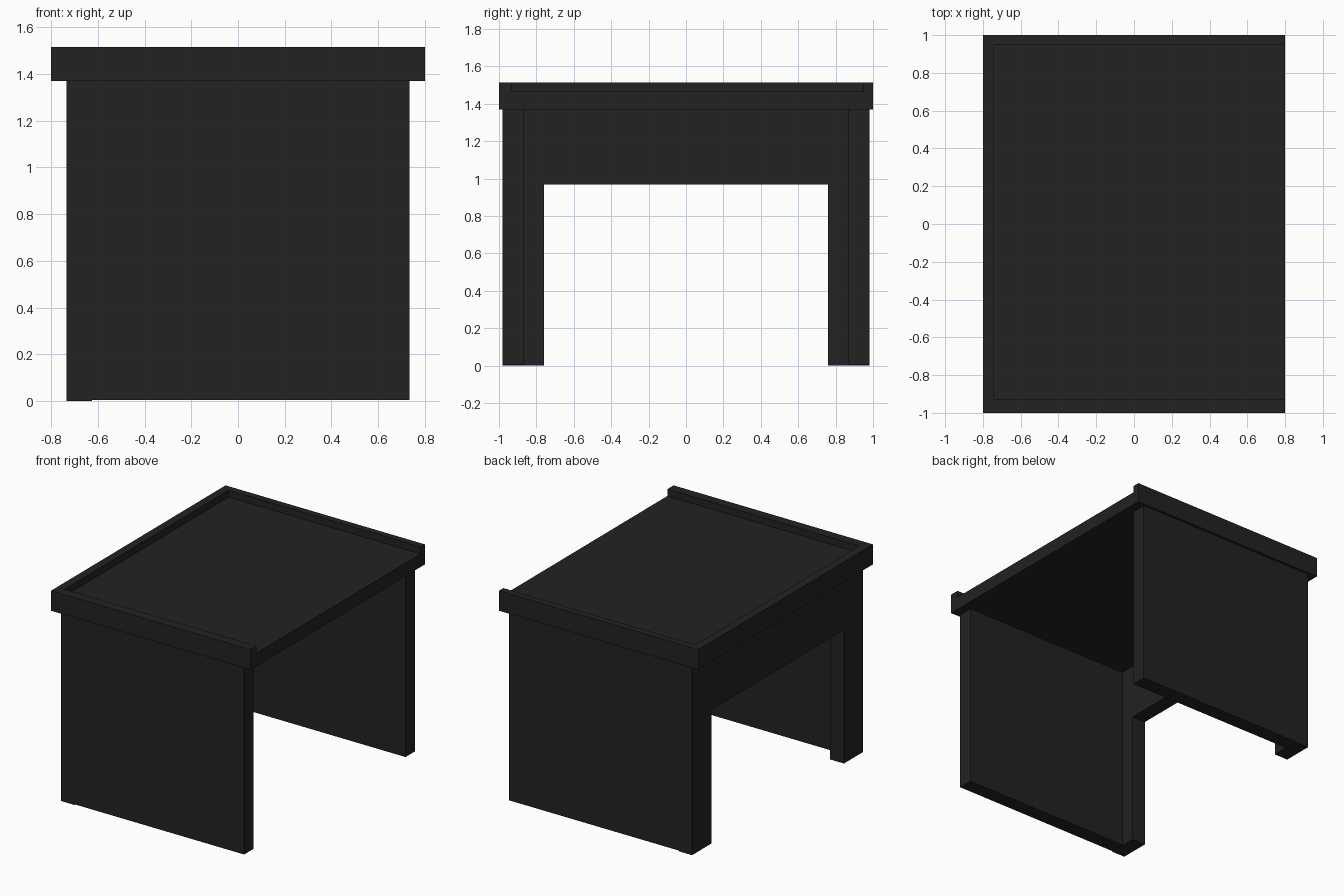
import bpy, bmesh
from mathutils import Vector

if "Cube" in bpy.data.objects:
    bpy.data.objects.remove(bpy.data.objects["Cube"])

mat = bpy.data.materials.new("charcoal black")
mat.diffuse_color = (0.016, 0.016, 0.016, 1)
mat.use_nodes = True
mat.node_tree.nodes["Principled BSDF"].inputs["Base Color"].default_value = mat.diffuse_color


def extrude_profile(name, pts, offset):
    """Closed 3D outline swept along offset into a solid."""
    bm = bmesh.new()
    face = bm.faces.new([bm.verts.new(p) for p in pts])
    new = bmesh.ops.extrude_face_region(bm, geom=[face])["geom"]
    bmesh.ops.translate(bm, vec=Vector(offset),
                        verts=[g for g in new if isinstance(g, bmesh.types.BMVert)])
    bmesh.ops.recalc_face_normals(bm, faces=bm.faces)
    me = bpy.data.meshes.new(name)
    bm.to_mesh(me)
    bm.free()
    me.materials.append(mat)
    ob = bpy.data.objects.new(name, me)
    bpy.context.collection.objects.link(ob)
    return ob


def box(name, x0, x1, y0, y1, z0, z1):
    return extrude_profile(name, [(x0, y0, z0), (x1, y0, z0), (x1, y1, z0), (x0, y1, z0)],
                           (0, 0, z1 - z0))


# Left end frame: two legs joined by a deep apron
outline = [(-.98, 0), (-.76, 0), (-.76, .97), (.76, .97),
           (.76, 0), (.98, 0), (.98, 1.37), (-.98, 1.37)]
extrude_profile("leg_frame", [(-.735, y, z) for y, z in outline], (.11, 0, 0))

# Side panels, a hair above the floor
box("front_panel", -.625, .735, -.98, -.87, .005, 1.37)
box("back_panel", -.625, .735, .87, .98, .005, 1.37)

# Table top with a raised lip on three sides, open on the right
box("table_top", -.8, .8, -1, 1, 1.37, 1.465)
lip = [(.8, -1), (.8, -.93), (-.74, -.93), (-.74, .95),
       (.8, .95), (.8, 1), (-.8, 1), (-.8, -1)]
extrude_profile("raised_lip", [(x, y, 1.465) for x, y in lip], (0, 0, .05))
